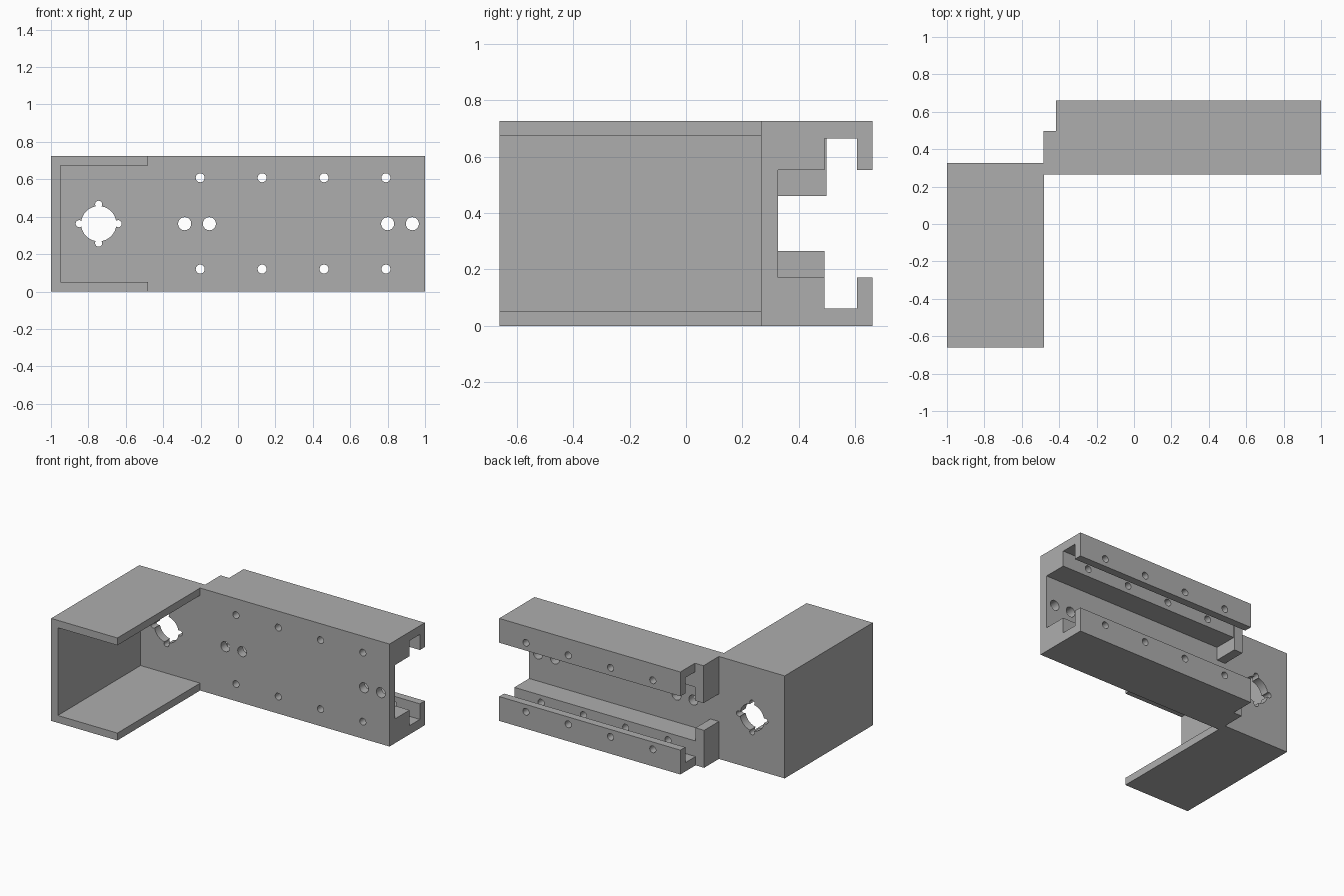
import bpy, bmesh, math
from mathutils import Matrix

cube = bpy.data.objects.get("Cube")
if cube:
    bpy.data.objects.remove(cube, do_unlink=True)

HEIGHT = 0.725
FRONT, BACK = 0.265, 0.325      # faces of the mounting plate
MID_Z = HEIGHT / 2

grey = bpy.data.materials.new("plain grey")
grey.use_nodes = True
colour = (0.42, 0.42, 0.42, 1)
grey.diffuse_color = colour
grey.node_tree.nodes["Principled BSDF"].inputs["Base Color"].default_value = colour


def finish(bm, name):
    bmesh.ops.recalc_face_normals(bm, faces=bm.faces)
    mesh = bpy.data.meshes.new(name)
    bm.to_mesh(mesh)
    bm.free()
    mesh.materials.append(grey)
    obj = bpy.data.objects.new(name, mesh)
    bpy.context.collection.objects.link(obj)
    return obj


def extrude(name, points, depth):
    """Extrude a closed outline of 3D points along a vector."""
    bm = bmesh.new()
    face = bm.faces.new([bm.verts.new(p) for p in points])
    new = bmesh.ops.extrude_face_region(bm, geom=[face])["geom"]
    verts = [g for g in new if isinstance(g, bmesh.types.BMVert)]
    bmesh.ops.translate(bm, verts=verts, vec=depth)
    return finish(bm, name)


def section(name, profile, x0, x1):
    """Extrude a (y, z) profile along x."""
    return extrude(name, [(x0, y, z) for y, z in profile], (x1 - x0, 0, 0))


def drills(name, holes, segments=32):
    """Cylinders along y, one per (x, z, radius)."""
    bm = bmesh.new()
    for x, z, r in holes:
        place = Matrix.Translation((x, 0.45, z)) @ Matrix.Rotation(math.pi / 2, 4, 'X')
        bmesh.ops.create_cone(bm, cap_ends=True, segments=segments, radius1=r,
                              radius2=r, depth=0.6, matrix=place)
    obj = finish(bm, name)
    obj.hide_render = True
    return obj


def combine(target, other, operation):
    bpy.context.view_layer.objects.active = target
    mod = target.modifiers.new(operation.lower(), 'BOOLEAN')
    mod.operation, mod.solver, mod.object = operation, 'EXACT', other
    bpy.ops.object.modifier_apply(modifier=mod.name)
    bpy.data.objects.remove(other, do_unlink=True)


# Rail section: plate with a pair of grooved rails, mirrored about mid height
lower_rail = [(FRONT, 0), (0.66, 0), (0.66, 0.172), (0.605, 0.172), (0.605, 0.062),
              (0.49, 0.062), (0.49, 0.172), (BACK, 0.172)]
upper_rail = [(y, HEIGHT - z) for y, z in reversed(lower_rail)]
body = section("rail_bracket", lower_rail + upper_rail, -0.418, 1)

# End stops closing the inner end of the rails
stops = [(FRONT, 0), (0.49, 0), (0.49, 0.265), (BACK, 0.265),
         (BACK, 0.46), (0.497, 0.46), (0.497, HEIGHT), (FRONT, HEIGHT)]
combine(body, section("end_stops", stops, -0.485, -0.418), 'UNION')

# Side housing: C-shaped shell with a back wall, open at the front and inner side
x0, x1, y0 = -1, -0.482, -0.66
wall = 0.052
housing = section("side_housing", [(y0, 0), (BACK, 0), (BACK, HEIGHT), (y0, HEIGHT)], x0, x1)
hollow = section("housing_hollow", [(y0 - 0.1, wall), (FRONT, wall),
                 (FRONT, HEIGHT - wall), (y0 - 0.1, HEIGHT - wall)], x0 + wall, x1 + 0.1)
combine(housing, hollow, 'DIFFERENCE')
combine(body, housing, 'UNION')

# Screw holes through the rails and mounting holes through the plate
screws = [(-0.202 + 0.331 * i, z, 0.024) for i in range(4) for z in (0.12, 0.608)]
mounts = [(x, MID_Z, 0.035) for x in (-0.285, -0.153, 0.8, 0.932)]
combine(body, drills("screw_holes", screws + mounts), 'DIFFERENCE')

# Round opening with four small notches in the housing back wall
cx = -0.745
notches = [(cx + 0.104 * math.cos(a), MID_Z + 0.104 * math.sin(a), 0.019)
           for a in (i * math.pi / 2 for i in range(4))]
combine(body, drills("bore", [(cx, MID_Z, 0.094)], 64), 'DIFFERENCE')
combine(body, drills("bore_notches", notches), 'DIFFERENCE')

# Smooth hole walls, keep all corners sharp
bpy.ops.object.select_all(action='DESELECT')
body.select_set(True)
bpy.context.view_layer.objects.active = body
bpy.ops.object.shade_smooth_by_angle(angle=math.radians(30))
